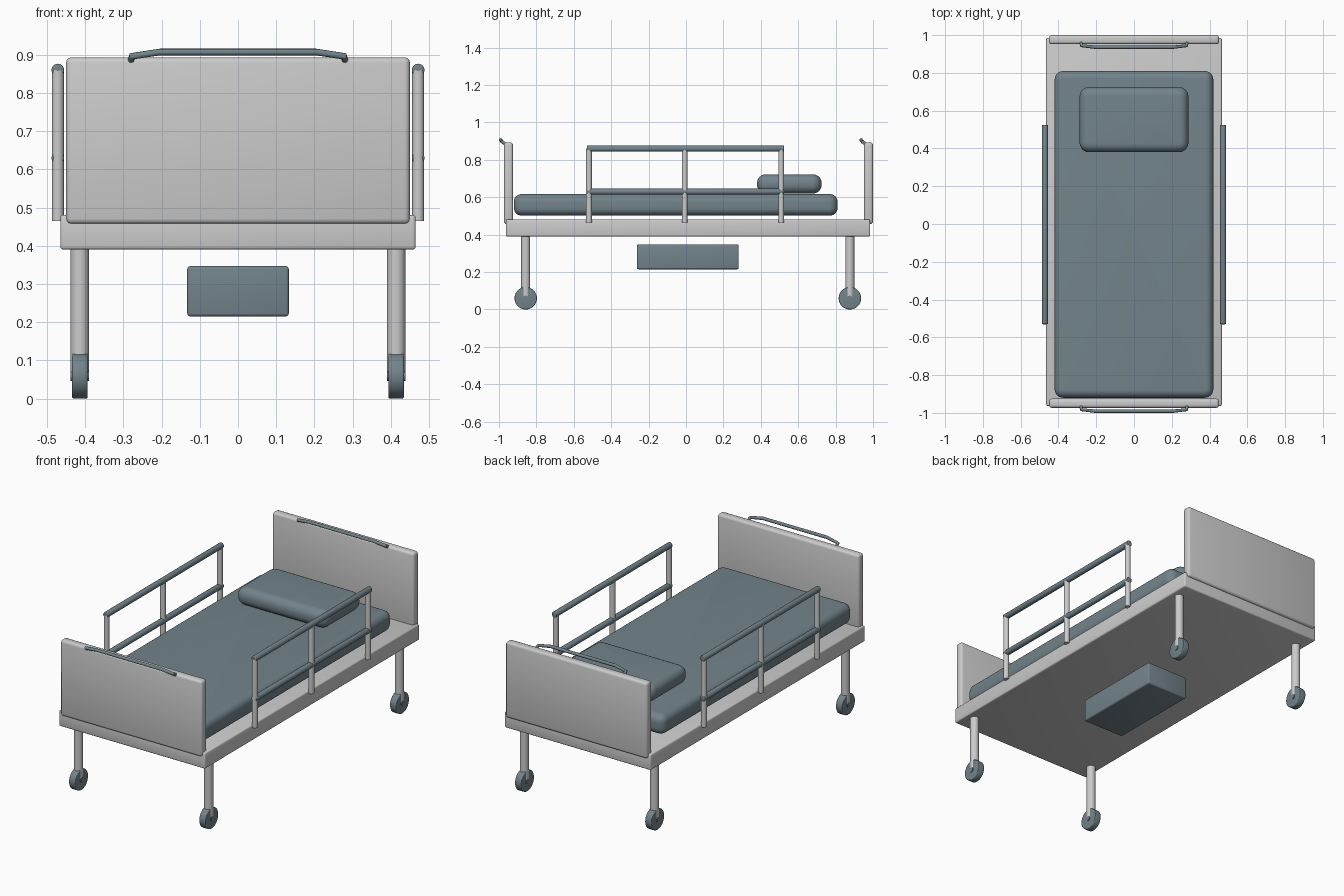
import bpy, math
from mathutils import Vector

if "Cube" in bpy.data.objects:
    bpy.data.objects.remove(bpy.data.objects["Cube"])

slate = bpy.data.materials.new("slate")
slate.diffuse_color = (0.17, 0.23, 0.26, 1)
slate.use_nodes = True
slate.node_tree.nodes["Principled BSDF"].inputs["Base Color"].default_value = slate.diffuse_color


def finish(ob, name, mat):
    ob.name = name
    if mat:
        ob.data.materials.append(mat)
    bpy.ops.object.shade_smooth_by_angle(angle=math.radians(40))
    return ob


def box(name, lo, hi, bevel, segs=3, mat=None, upright=0, axis=2):
    """Rounded box; upright rounds the edges parallel to axis more strongly first."""
    lo, hi = Vector(lo), Vector(hi)
    bpy.ops.mesh.primitive_cube_add(size=1, location=(lo + hi) / 2)
    ob = bpy.context.object
    ob.scale = hi - lo
    bpy.ops.object.transform_apply(location=False, rotation=False, scale=True)
    if upright:
        attr = ob.data.attributes.new("bevel_weight_edge", 'FLOAT', 'EDGE')
        for e in ob.data.edges:
            a, b = (ob.data.vertices[i].co for i in e.vertices)
            attr.data[e.index].value = 1.0 if abs((a - b)[axis]) > 1e-4 else 0.0
        m = ob.modifiers.new("corners", 'BEVEL')
        m.limit_method, m.width, m.segments = 'WEIGHT', upright, 6
    m = ob.modifiers.new("edges", 'BEVEL')
    m.limit_method, m.angle_limit = 'ANGLE', math.radians(40)
    m.width, m.segments = bevel, segs
    for mod in list(ob.modifiers):
        bpy.ops.object.modifier_apply(modifier=mod.name)
    return finish(ob, name, mat)


def rod(name, a, b, r, mat=None, bevel=0, sides=24):
    a, b = Vector(a), Vector(b)
    d = b - a
    bpy.ops.mesh.primitive_cylinder_add(vertices=sides, radius=r, depth=d.length, location=(a + b) / 2)
    ob = bpy.context.object
    ob.rotation_euler = d.to_track_quat('Z', 'Y').to_euler()
    if bevel:
        m = ob.modifiers.new("edges", 'BEVEL')
        m.limit_method, m.angle_limit = 'ANGLE', math.radians(40)
        m.width, m.segments = bevel, 3
        bpy.ops.object.modifier_apply(modifier=m.name)
    return finish(ob, name, mat)


# Frame, end boards, bedding and motor housing
box("bed_frame", (-0.465, -0.963, 0.39), (0.465, 0.985, 0.481), 0.008)
box("footboard", (-0.45, -0.973, 0.457), (0.45, -0.925, 0.893), 0.014)
box("headboard", (-0.45, 0.952, 0.457), (0.45, 1.0, 0.893), 0.014)
box("mattress", (-0.42, -0.92, 0.502), (0.42, 0.81, 0.617), 0.04, 6, slate, 0.045)
box("pillow", (-0.288, 0.38, 0.62), (0.288, 0.725, 0.722), 0.045, 6, slate, 0.05)
box("motor_box", (-0.133, -0.263, 0.215), (0.133, 0.282, 0.347), 0.008, 3, slate)

# Push handles on both boards, leaning towards the foot end
half = [(-0.28, -0.966, 0.885), (-0.278, -0.983, 0.896), (-0.205, -0.991, 0.907)]
path = half + [(-x, y, z) for x, y, z in reversed(half)]
for name, dy in (("foot_handle", 0), ("head_handle", 1.927)):
    cu = bpy.data.curves.new(name, 'CURVE')
    cu.dimensions = '3D'
    cu.bevel_depth, cu.bevel_resolution, cu.use_fill_caps = 0.009, 3, True
    sp = cu.splines.new('POLY')
    sp.points.add(len(path) - 1)
    for p, (x, y, z) in zip(sp.points, path):
        p.co = (x, y + dy, z, 1)
    ob = bpy.data.objects.new(name, cu)
    bpy.context.collection.objects.link(ob)
    bpy.ops.object.select_all(action='DESELECT')
    bpy.context.view_layer.objects.active = ob
    ob.select_set(True)
    bpy.ops.object.convert(target='MESH')
    finish(bpy.context.object, name, slate)

for side, s in (("left", -1), ("right", 1)):
    # Side rails
    x = s * 0.4715
    for i, y in enumerate((-0.519, -0.007, 0.509)):
        rod(f"{side}_rail_post_{i}", (x, y, 0.465), (x, y, 0.86), 0.0155)
    for part, z in (("lower", 0.63), ("upper", 0.86)):
        rod(f"{side}_{part}_rail", (x, -0.53, z), (x, 0.525, z), 0.0165, slate, 0.004)
    # Legs with casters
    for end, y in (("front", -0.857), ("back", 0.876)):
        x2 = s * 0.414
        rod(f"{end}_{side}_leg", (x2, y, 0.068), (x2, y, 0.4), 0.024)
        rod(f"{end}_{side}_wheel", (x2 - 0.02, y, 0.06), (x2 + 0.02, y, 0.06), 0.06, slate, 0.004, 32)
        rod(f"{end}_{side}_hub", (x2 - 0.024, y, 0.06), (x2 + 0.024, y, 0.06), 0.014, slate)
